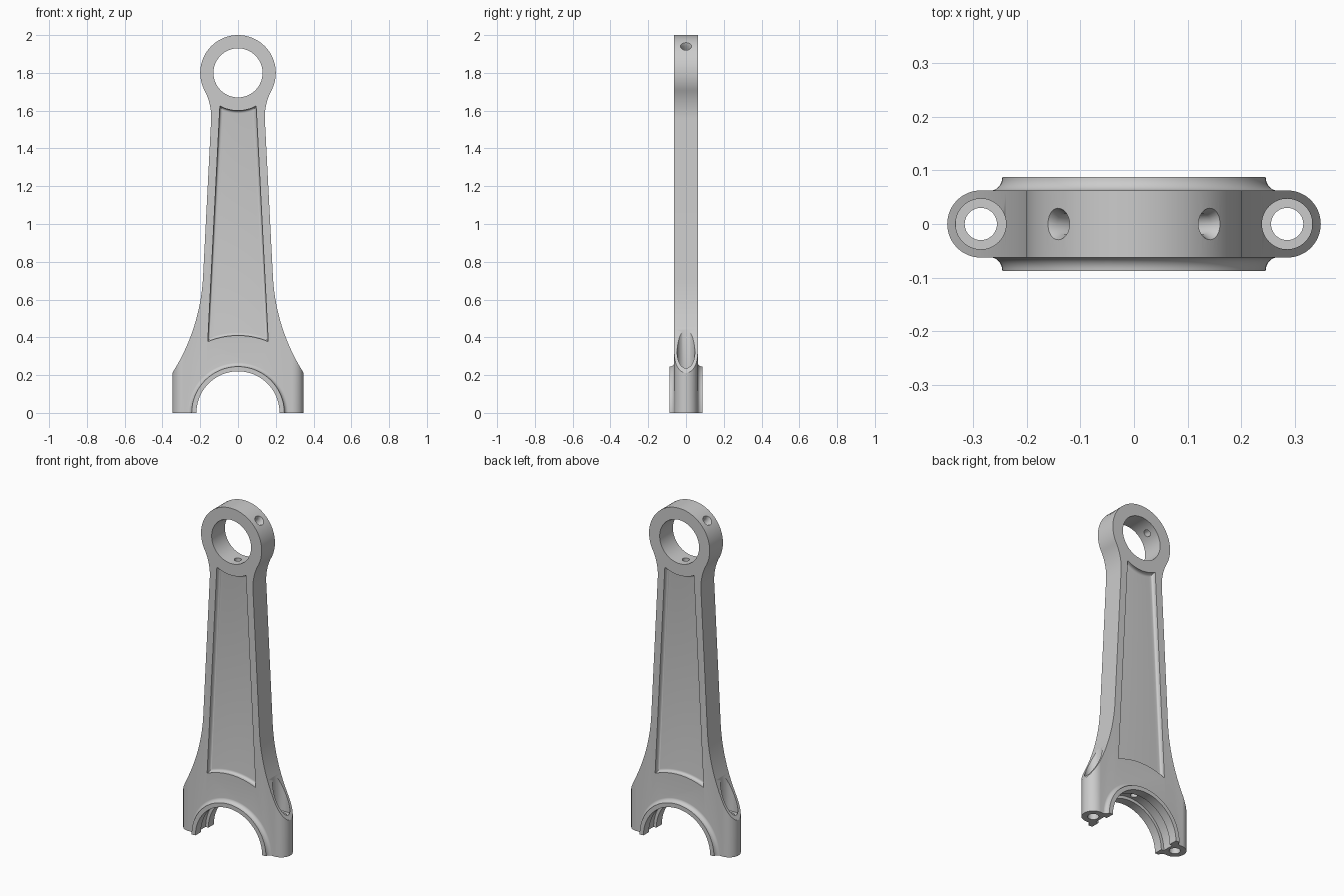
import bpy, bmesh
from math import sin, cos, pi, radians, sqrt, atan2, asin
from mathutils import Vector

if "Cube" in bpy.data.objects:
    bpy.data.objects.remove(bpy.data.objects["Cube"])

HALF = 0.0625      # half thickness of the rod
PIN_Z = 1.8        # small end centre


def loft(name, loops):
    """Closed solid through matching loops, capped at both ends."""
    bm = bmesh.new()
    rows = [[bm.verts.new(p) for p in loop] for loop in loops]
    n = len(rows[0])
    for a, b in zip(rows, rows[1:]):
        for i in range(n):
            j = (i + 1) % n
            bm.faces.new((a[i], a[j], b[j], b[i]))
    bm.faces.new(rows[0])
    bm.faces.new(rows[-1])
    bmesh.ops.recalc_face_normals(bm, faces=bm.faces)
    mesh = bpy.data.meshes.new(name)
    bm.to_mesh(mesh)
    bm.free()
    obj = bpy.data.objects.new(name, mesh)
    bpy.context.collection.objects.link(obj)
    return obj


def turned(name, origin, axis, profile, seg=64):
    """Turned solid from (radius, distance along axis) pairs."""
    o, d = Vector(origin), Vector(axis).normalized()
    u = d.orthogonal().normalized()
    v = d.cross(u)
    return loft(name, [[o + d * t + r * (u * cos(2 * pi * i / seg) + v * sin(2 * pi * i / seg))
                        for i in range(seg)] for r, t in profile])


def combine(target, tool, operation):
    mod = target.modifiers.new(operation.lower(), 'BOOLEAN')
    mod.operation, mod.solver, mod.object = operation, 'EXACT', tool
    bpy.context.view_layer.objects.active = target
    bpy.ops.object.modifier_apply(modifier=mod.name)
    bpy.data.objects.remove(tool)


# Right half of the front outline, from the top down
side = [(0.2 * sin(a), PIN_Z + 0.2 * cos(a))
        for a in [radians(117.7) * i / 36 for i in range(37)]]
fx, fz, fr = 0.445, 1.566, 0.303                 # neck fillet
a0, a1 = radians(152.3), radians(183)
side += [(fx + fr * cos(a), fz + fr * sin(a))
         for a in [a0 + (a1 - a0) * i / 12 for i in range(1, 13)]]
t0, t1, R = radians(3), radians(34), 1.05        # flare to the big end
side += [(0.185 + R * (cos(t0) - cos(a)), 0.72 - R * (sin(a) - sin(t0)))
         for a in [t0 + (t1 - t0) * i / 24 for i in range(25)]]
side += [(0.40, side[-1][1] - 0.02), (0.40, -0.1)]
outline = side + [(-x, z) for x, z in reversed(side[1:])]
rod = loft("connecting_rod", [[(x, y, z) for x, z in outline] for y in (-0.1, 0.1)])

# Rounded bolt columns: capsule shaped plan
plan = [(s * (0.285 + HALF * cos(a)), s * HALF * sin(a))
        for s in (1, -1) for a in [-pi / 2 + pi * i / 32 for i in range(33)]]
combine(rod, loft("plan", [[(x, y, z) for x, y in plan] for z in (-0.2, 2.2)]), 'INTERSECT')

# Raised thrust rings around the big end
fillet = [(0.267 - 0.022 * cos(a), 0.087 - 0.0247 * sin(a))
          for a in [pi / 2 * i / 8 for i in range(9)]]
ring = [(r, -y) for r, y in fillet] + fillet[::-1]
combine(rod, turned("thrust_ring", (0, 0, 0), (0, 1, 0), ring, 128), 'UNION')


# Recessed panels with a filleted floor edge
def panel(inset):
    lo, hi = 0.41 + inset, 0.20 + inset
    xb, xt = 0.16 - inset, 0.096 - inset
    pts = []
    for i in range(17):
        x = -xb + 2 * xb * i / 16
        pts.append((x, sqrt(lo * lo - x * x)))
    for i in range(17):
        x = xt - 2 * xt * i / 16
        pts.append((x, PIN_Z - sqrt(hi * hi - x * x)))
    return pts


floor, f = HALF - 0.025, 0.015
steps = [(0, 0.1)] + [(f * (1 - cos(a)), floor + f - f * sin(a))
                      for a in [pi / 2 * i / 5 for i in range(6)]]
for s in (-1, 1):
    combine(rod, loft("panel", [[(x, s * y, z) for x, z in panel(k)] for k, y in steps]),
            'DIFFERENCE')

# Bores: big end with centre groove, small end, oil passage in the beam
cuts = [turned("big_bore", (0, 0, 0), (0, 1, 0),
               [(0.22, -0.2), (0.22, -0.035), (0.238, -0.035),
                (0.238, 0.035), (0.22, 0.035), (0.22, 0.2)], 128),
        turned("small_bore", (0, 0, PIN_Z), (0, 1, 0), [(0.13, -0.2), (0.13, 0.2)], 96),
        turned("oil_passage", (0, 0, 0), (0, 0, 1), [(0.02, 0.1), (0.02, 1.75)], 32)]

# Bolt holes with counterbores, and angled oil holes in the small end
for s in (-1, 1):
    cuts.append(turned("bolt_hole", (s * 0.285, 0, 0), (0, 0, 1),
                       [(0.03, -0.2), (0.03, 0.225), (0.047, 0.225), (0.047, 0.7)]))
    cuts.append(turned("oil_hole", (0, 0, PIN_Z), (s, 0, 1),
                       [(0.02, 0.1), (0.02, 0.182), (0.031, 0.203), (0.031, 0.26)], 32))

# Flat parting face at z = 0
cuts.append(loft("parting_cut", [[(-1, -1, z), (1, -1, z), (1, 1, z), (-1, 1, z)]
                                 for z in (-1, 0)]))
for c in cuts:
    combine(rod, c, 'DIFFERENCE')

bpy.ops.object.select_all(action='DESELECT')
rod.select_set(True)
bpy.context.view_layer.objects.active = rod
bpy.ops.object.shade_smooth_by_angle(angle=radians(30))
